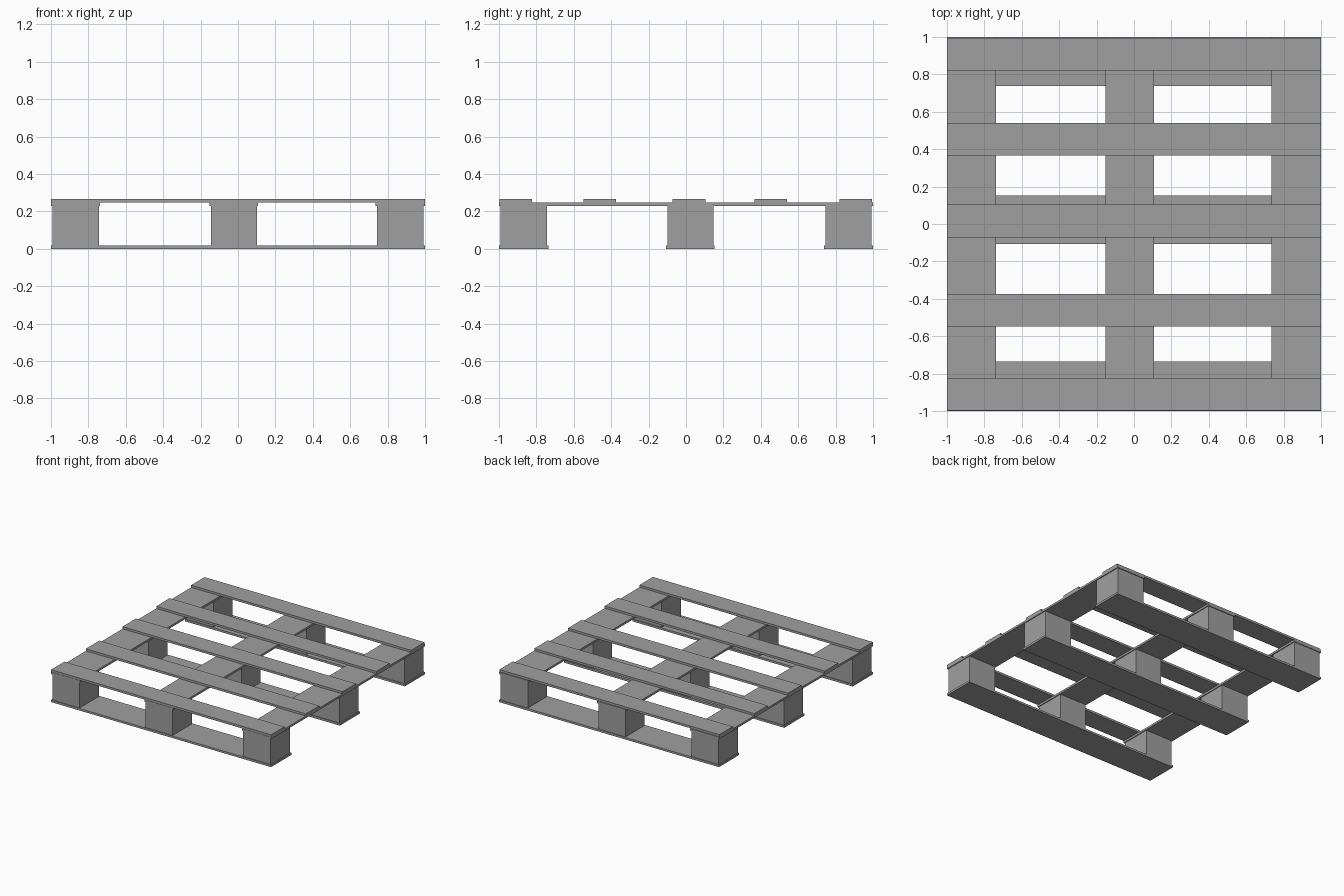
import bpy

cube = bpy.data.objects.get("Cube")
if cube:
    bpy.data.objects.remove(cube, do_unlink=True)

grey = bpy.data.materials.new("plain grey")
grey.use_nodes = True
colour = (0.35, 0.35, 0.35, 1)
grey.diffuse_color = colour
grey.node_tree.nodes["Principled BSDF"].inputs["Base Color"].default_value = colour


def box(name, xs, ys, zs):
    """Box spanning the given ranges on each axis."""
    bpy.ops.mesh.primitive_cube_add(size=1)
    ob = bpy.context.object
    ob.name = ob.data.name = name
    ob.location = [(a + b) / 2 for a, b in (xs, ys, zs)]
    ob.scale = [b - a for a, b in (xs, ys, zs)]
    bpy.ops.object.transform_apply(location=False, rotation=False, scale=True)
    ob.data.materials.append(grey)
    return ob


FULL = (-1, 1)
BASE_Z, BLOCK_Z = (0, 0.017), (0.017, 0.23)
BEARER_Z, DECK_Z = (0.23, 0.247), (0.247, 0.265)
OVERHANG = 0.007

columns = {"right": (-1, -0.737), "middle": (-0.152, 0.108), "left": (0.735, 1)}
rows = {"front": (-1, -0.735), "centre": (-0.107, 0.153), "back": (0.738, 1)}


def inset(span):
    return span[0] + OVERHANG, span[1] - OVERHANG


# Bottom boards run side to side, with a block under every crossing
for row, ys in rows.items():
    box(row + "_bottom_board", FULL, ys, BASE_Z)
    for column, xs in columns.items():
        box(f"{row}_{column}_block", inset(xs), inset(ys), BLOCK_Z)

# Bearers run front to back over the blocks
for column, xs in columns.items():
    box(column + "_bearer", xs, FULL, BEARER_Z)

# Deck slats
for i, y in enumerate((-0.911, -0.46, 0.016, 0.454, 0.907)):
    box(f"deck_slat_{i + 1}", FULL, (y - 0.087, y + 0.087), DECK_Z)
